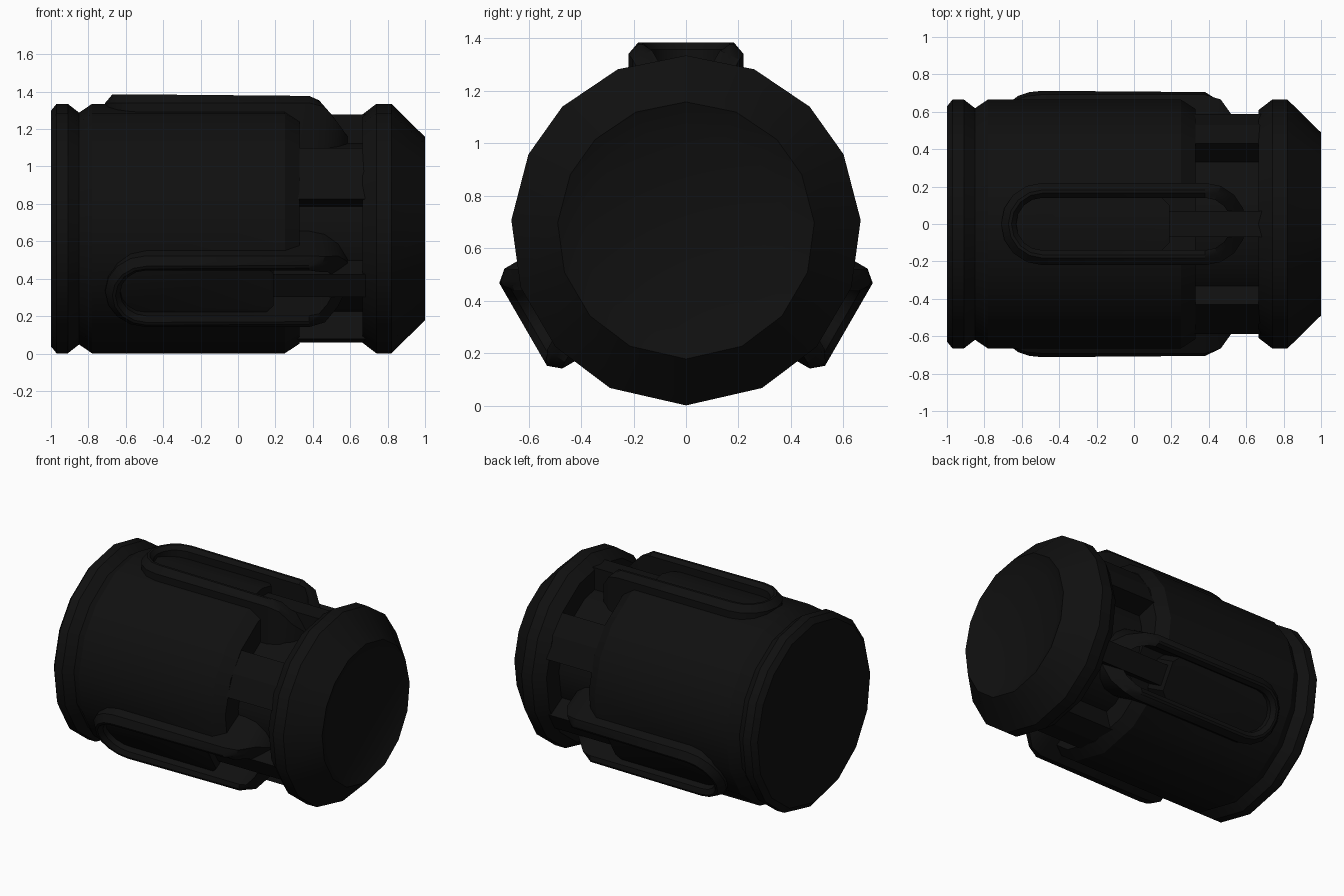
import bpy, bmesh, math

if "Cube" in bpy.data.objects:
    bpy.data.objects.remove(bpy.data.objects["Cube"])

CZ = 0.668                      # height of the barrel axis
RIBS = [0, 120, 240]            # rib directions, degrees from the top

black = bpy.data.materials.new("near_black")
black.diffuse_color = (0.005, 0.005, 0.005, 1)
black.use_nodes = True
black.node_tree.nodes["Principled BSDF"].inputs["Base Color"].default_value = black.diffuse_color


def place(x, t, r, deg):
    """Point at x, sideways t and height r in a frame turned about the axis."""
    a = math.radians(deg)
    return (x, r * math.sin(a) + t * math.cos(a),
            CZ + r * math.cos(a) - t * math.sin(a))


def finish(bm, name, smooth=True):
    bmesh.ops.recalc_face_normals(bm, faces=bm.faces[:])
    me = bpy.data.meshes.new(name)
    bm.to_mesh(me)
    bm.free()
    me.materials.append(black)
    ob = bpy.data.objects.new(name, me)
    bpy.context.collection.objects.link(ob)
    bpy.ops.object.select_all(action='DESELECT')
    ob.select_set(True)
    bpy.context.view_layer.objects.active = ob
    if smooth:
        bpy.ops.object.shade_smooth_by_angle(angle=math.radians(30))
    return ob


def loft(loops, name, ring=False, smooth=True):
    """Join closed loops of points; cap the ends, or join last to first."""
    bm = bmesh.new()
    vs = [[bm.verts.new(p) for p in l] for l in loops]
    pairs = list(zip(vs, vs[1:])) + ([(vs[-1], vs[0])] if ring else [])
    for a, b in pairs:
        n = len(a)
        for i in range(n):
            j = (i + 1) % n
            bm.faces.new((a[i], a[j], b[j], b[i]))
    if not ring:
        bm.faces.new(vs[0])
        bm.faces.new(vs[-1])
    return finish(bm, name, smooth)


# barrel: sixteen-sided turned body with end groove, waist and collar
half = [0, 23, 45, 64.2, 86.6, 109, 131.7, 154.2, 180]
angles = half + [360 - a for a in half[-2:0:-1]]
profile = [(-1, .63), (-.97, .667), (-.91, .667), (-.85, .62), (-.78, .667),
           (.25, .667), (.33, .615), (.33, .47), (.665, .47), (.665, .61),
           (.74, .667), (.82, .667), (1, .49), (.95, .38)]
barrel = loft([[place(x, 0, r, a) for a in angles] for x, r in profile], "barrel")

# openings under the hoods where the arms come out
plan = [(.15, .14), (.19, .1), (.19, -.1), (.15, -.14), (.5, -.14), (.5, .14)]
for d in RIBS:
    cut = loft([[place(x, t, r, d) for x, t in plan] for r in (.475, .9)],
               "opening_cutter", smooth=False)
    cut.hide_render = True
    mod = barrel.modifiers.new("opening", 'BOOLEAN')
    mod.operation = 'DIFFERENCE'
    mod.solver = 'EXACT'
    mod.object = cut
    bpy.context.view_layer.objects.active = barrel
    bpy.ops.object.modifier_apply(modifier=mod.name)
    bpy.data.objects.remove(cut)


def drop(x):
    """Height limit that curves the hood down towards the collar."""
    pts = [(-2, .717), (.36, .717), (.43, .69), (.5, .61), (.56, .53), (.62, .44)]
    for (x0, r0), (x1, r1) in zip(pts, pts[1:]):
        if x <= x1:
            return r0 + (r1 - r0) * (x - x0) / (x1 - x0)
    return pts[-1][1]


def stadium(w):
    n = 8
    right = [(.38 + w * math.cos(b), w * math.sin(b))
             for b in (math.pi * (i / n - .5) for i in range(n + 1))]
    left = [(-.49 - w * math.cos(b), -w * math.sin(b))
            for b in (math.pi * (i / n - .5) for i in range(n + 1))]
    return right + left


for k, d in enumerate(RIBS, 1):
    # raised oval rim
    section = [(.22, .4), (.22, .672), (.182, .717), (.165, .717), (.14, .69), (.14, .4)]
    loft([[place(x, t, min(r, drop(x)), d) for x, t in stadium(w)]
          for w, r in section], f"oval_rim_{k}", ring=True)
    # arm running from the hood into the collar
    arm = [(-.07, .4), (.07, .4), (.07, .61), (-.07, .61)]
    loft([[place(x, t, r, d) for t, r in arm] for x in (.18, .7)],
         f"arm_{k}", smooth=False)
    # curved spacer block between neighbouring ribs
    arc = [d + a for a in (45, 60, 75)]
    loft([[place(x, 0, .61, a) for a in arc] + [place(x, 0, .4, a) for a in arc[::-1]]
          for x in (.3, .69)], f"spacer_block_{k}", smooth=False)
